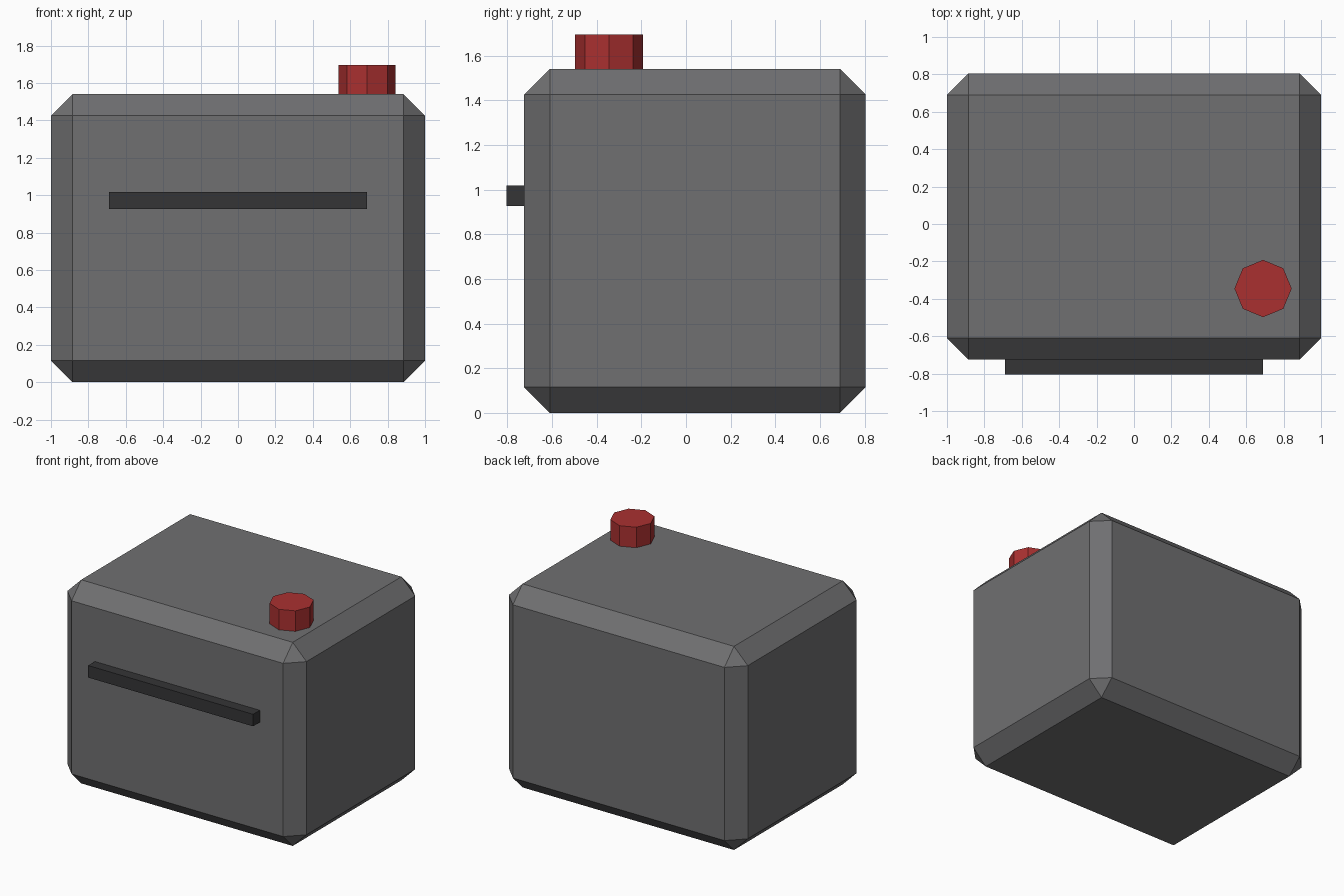
import bpy
from mathutils import Vector

if "Cube" in bpy.data.objects:
    bpy.data.objects.remove(bpy.data.objects["Cube"])


def paint(obj, name, rgb):
    mat = bpy.data.materials.new(name)
    mat.diffuse_color = (*rgb, 1)
    mat.use_nodes = True
    mat.node_tree.nodes["Principled BSDF"].inputs["Base Color"].default_value = mat.diffuse_color
    obj.data.materials.append(mat)


def box(name, low, high):
    low, high = Vector(low), Vector(high)
    bpy.ops.mesh.primitive_cube_add(size=1, location=(low + high) / 2)
    obj = bpy.context.object
    obj.name = name
    obj.scale = high - low
    bpy.ops.object.transform_apply(location=False, rotation=False, scale=True)
    return obj


# Tank body with a single-segment chamfer on every edge
body = box("tank_body", (-1, -0.725, 0), (1, 0.805, 1.54))
bevel = body.modifiers.new("chamfer", 'BEVEL')
bevel.width = 0.115
bevel.segments = 1
bevel.limit_method = 'NONE'
paint(body, "dark_grey", (0.16, 0.16, 0.165))

# Raised bar across the front
bar = box("front_bar", (-0.69, -0.805, 0.927), (0.69, -0.725, 1.018))
paint(bar, "near_black", (0.035, 0.035, 0.037))

# Octagonal filler cap on the top
bpy.ops.mesh.primitive_cylinder_add(vertices=8, radius=0.153, depth=0.155,
                                    location=(0.69, -0.345, 1.6175))
cap = bpy.context.object
cap.name = "filler_cap"
paint(cap, "red", (0.4, 0.03, 0.03))
